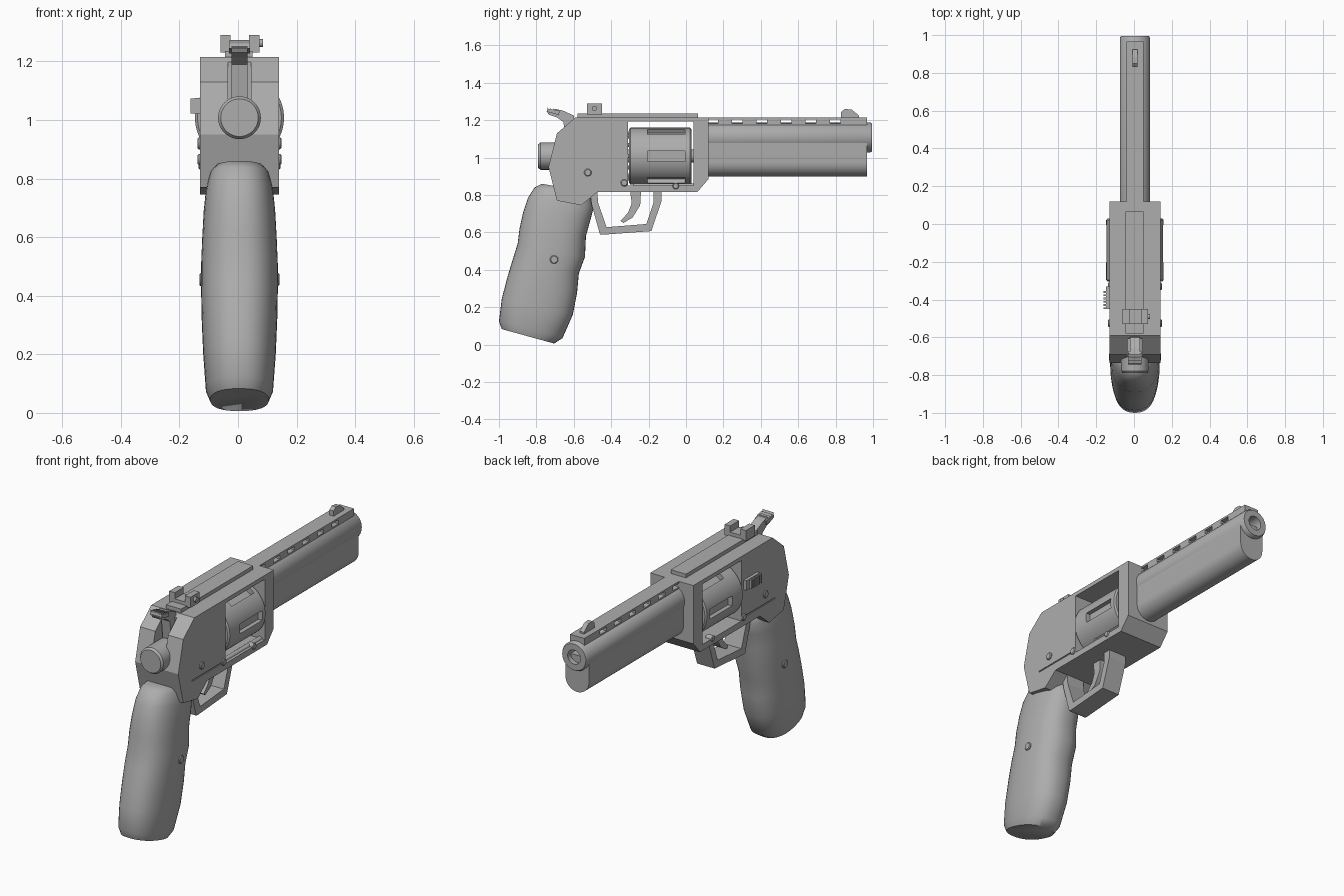
import bpy, bmesh, math
from mathutils import Matrix, Vector

cube = bpy.data.objects.get("Cube")
if cube:
    bpy.data.objects.remove(cube, do_unlink=True)

CX = 0.005          # centre plane of the model
BORE_Z, CYL_Z = 1.108, 1.008

gray = bpy.data.materials.new("gray metal")
gray.use_nodes = True
gray.diffuse_color = (0.42, 0.42, 0.42, 1)
gray.node_tree.nodes["Principled BSDF"].inputs["Base Color"].default_value = gray.diffuse_color


def finish(name, bm, smooth=False):
    bmesh.ops.recalc_face_normals(bm, faces=bm.faces)
    me = bpy.data.meshes.new(name)
    bm.to_mesh(me)
    bm.free()
    me.materials.append(gray)
    ob = bpy.data.objects.new(name, me)
    bpy.context.collection.objects.link(ob)
    if smooth:
        shade(ob)
    return ob


def activate(ob):
    bpy.ops.object.select_all(action='DESELECT')
    ob.select_set(True)
    bpy.context.view_layer.objects.active = ob


def shade(ob, angle=35):
    activate(ob)
    bpy.ops.object.shade_smooth_by_angle(angle=math.radians(angle))


def prism(name, pts, half, cx=CX, smooth=False):
    """Side profile of (y, z) points extruded across x."""
    bm = bmesh.new()
    face = bm.faces.new([bm.verts.new((cx - half, y, z)) for y, z in pts])
    out = bmesh.ops.extrude_face_region(bm, geom=[face])["geom"]
    bmesh.ops.translate(bm, vec=(2 * half, 0, 0),
                        verts=[v for v in out if isinstance(v, bmesh.types.BMVert)])
    return finish(name, bm, smooth)


def box(name, x, y, z):
    """Box from three (low, high) ranges."""
    return prism(name, [(y[0], z[0]), (y[1], z[0]), (y[1], z[1]), (y[0], z[1])],
                 (x[1] - x[0]) / 2, (x[0] + x[1]) / 2)


def lathe(name, axis, origin, rings, n=48):
    """Solid of revolution; rings are (distance along axis, radius)."""
    bm = bmesh.new()
    rot = Vector((0, 0, 1)).rotation_difference(Vector(axis)).to_matrix()
    loops = [[bm.verts.new(Vector(origin) + rot @ Vector(
        (r * math.cos(math.tau * i / n), r * math.sin(math.tau * i / n), d)))
        for i in range(n)] for d, r in rings]
    bridge(bm, loops)
    return finish(name, bm, True)


def bridge(bm, loops):
    n = len(loops[0])
    for a, b in zip(loops, loops[1:]):
        for i in range(n):
            j = (i + 1) % n
            bm.faces.new((a[i], a[j], b[j], b[i]))
    bm.faces.new(loops[0][::-1])
    bm.faces.new(loops[-1])


def cut(ob, *cutters):
    for c in cutters:
        mod = ob.modifiers.new("cut", 'BOOLEAN')
        mod.operation, mod.solver, mod.object = 'DIFFERENCE', 'EXACT', c
        activate(ob)
        bpy.ops.object.modifier_apply(modifier=mod.name)
        bpy.data.objects.remove(c, do_unlink=True)


# Frame with cylinder window, hammer slot and side seams
frame = prism("frame", [(-.59, 1.215), (-.69, 1.13), (-.735, .95), (-.69, .77), (-.56, .745),
                        (-.475, .815), (.06, .815), (.12, .885), (.12, 1.215)], .135)
cut(frame,
    box("window_cut", (-.3, .3), (-.31, .04), (.85, 1.192)),
    box("hammer_cut", (-.035, .045), (-.9, -.61), (1.05, 1.4)),
    box("seam_cut", (.135, .2), (-.61, -.33), (.861, .868)),
    box("seam_cut", (-.2, -.125), (-.61, -.33), (.861, .868)))
box("top_strap", (-.045, .05), (-.58, .065), (1.21, 1.236))

# Rear sight
sight = box("rear_sight", (-.06, .073), (-.53, -.45), (1.23, 1.29))
cut(sight, box("notch_cut", (-.025, .038), (-.6, -.4), (1.255, 1.4)))
lathe("rear_sight_screw", (1, 0, 0), (.06, -.49, 1.263), [(0, .014), (.026, .014)], 16)

# Hammer with a ridged spur
prism("hammer", [(-.6, 1.225), (-.66, 1.252), (-.70, 1.26), (-.745, 1.25), (-.735, 1.23), (-.69, 1.215),
                 (-.655, 1.19), (-.64, 1.06), (-.58, 1.06)], .027)
prism("hammer_spur", [(-.745, 1.245), (-.74, 1.262), (-.675, 1.25), (-.68, 1.228)], .036)
for i in range(4):
    y = -.738 + i * .016
    prism("spur_ridge", [(y, 1.255), (y - .004, 1.274 - i * .004), (y + .007, 1.25)], .034)

# Rear knob
lathe("rear_knob", (0, 1, 0), (CX, -.79, CYL_Z), [(0, .064), (.012, .073), (.2, .073)])

# Fluted cylinder on its axle
drum = lathe("cylinder", (0, 1, 0), (CX, -.305, CYL_Z),
             [(0, .143), (.008, .152), (.327, .152), (.335, .144)], 72)
flutes = []
for i in range(6):
    f = box("flute_cut", (.125, .2), (-.205, -.005), (-.028, .028))
    f.data.transform(Matrix.Translation((CX, 0, CYL_Z)) @ Matrix.Rotation(i * math.pi / 3, 4, 'Y'))
    flutes.append(f)
cut(drum, *flutes)
shade(drum)
lathe("cylinder_axle", (0, 1, 0), (CX, -.35, CYL_Z), [(0, .035), (.45, .035)], 24)
for i in range(12):
    a = math.tau * i / 12
    lathe("ratchet_tooth", (0, 1, 0), (CX + .12 * math.cos(a), -.314, CYL_Z + .12 * math.sin(a)),
          [(0, .011), (.015, .011)], 8)
lathe("crane_rod", (0, 1, 0), (.11, -.28, .848), [(0, .014), (.35, .014)], 16)

# Barrel with bore
barrel = lathe("barrel", (0, 1, 0), (CX, .1, BORE_Z), [(0, .08), (.885, .08), (.895, .074)], 56)
cut(barrel, lathe("bore_cut", (0, 1, 0), (CX, .6, BORE_Z), [(0, .04), (.6, .04)], 32))
shade(barrel)

# Underlug: flat sides and round bottom
bm = bmesh.new()
arc = [(.074 * math.cos(math.pi + math.pi * i / 20), .974 + .074 * math.sin(math.pi + math.pi * i / 20))
       for i in range(21)]
outline = [(-.074, BORE_Z)] + arc + [(.074, BORE_Z)]
bridge(bm, [[bm.verts.new((CX + x, y, z)) for x, z in outline] for y in (.1, .967)])
finish("underlug", bm, True)

# Ventilated rib and front sight
rib = box("rib", (-.04, .05), (.1, .967), (1.16, 1.215))
cut(rib, *[box("vent_cut", (-.2, .2), (.115 + i * .131, .172 + i * .131), (1.182, 1.204)) for i in range(6)])
prism("front_sight", [(.83, 1.21), (.83, 1.245), (.85, 1.26), (.885, 1.257), (.925, 1.225), (.925, 1.21)], .013)

# Trigger guard and trigger
prism("trigger_guard", [(-.515, .83), (-.505, .75), (-.46, .59), (-.44, .588), (-.185, .607), (-.13, .77), (-.13, .83),
                        (-.175, .83), (-.175, .755), (-.212, .645), (-.425, .628), (-.47, .76), (-.475, .83)], .055)
prism("trigger", [(-.30, .83), (-.24, .83), (-.245, .745), (-.285, .68), (-.335, .65), (-.35, .662), (-.31, .705),
                  (-.29, .755)], .025, smooth=True)

# Grip: oval sections given as back (y, z), front (y, z), half width
sections = [(-.985, .083, -.705, .006, .10), (-1.0, .125, -.66, .035, .115), (-.985, .245, -.605, .16, .124),
            (-.955, .36, -.582, .28, .129), (-.925, .46, -.573, .38, .131), (-.90, .54, -.54, .47, .131),
            (-.89, .62, -.535, .58, .127), (-.87, .71, -.51, .67, .122), (-.845, .785, -.495, .73, .115),
            (-.81, .84, -.51, .80, .10), (-.77, .86, -.55, .82, .08)]
bm = bmesh.new()
loops = []
for yb, zb, yf, zf, w in sections:
    loop = []
    for i in range(40):
        c, s = math.cos(math.tau * i / 40), math.sin(math.tau * i / 40)
        t = .5 + .5 * math.copysign(abs(c) ** .85, c)
        x = CX + w * math.copysign(abs(s) ** .85, s)
        loop.append(bm.verts.new((x, yb + (yf - yb) * t, zb + (zf - zb) * t)))
    loops.append(loop)
bridge(bm, loops)
shade(finish("grip", bm), 50)

# Screws and pins on both sides
for name, y, z, r, reach in [("grip_screw", -.705, .455, .022, .137), ("frame_screw", -.525, .92, .02, .143),
                             ("frame_pin", -.33, .865, .019, .143), ("crane_pin", -.055, .848, .017, .14)]:
    for side in (-1, 1):
        lathe(name, (side, 0, 0), (CX, y, z), [(.1, r), (reach - .004, r), (reach, r - .004)], 20)

# Thumb latch with ribs
box("thumb_latch", (-.148, -.12), (-.45, -.33), (1.02, 1.075))
for i in range(6):
    y = -.45 + i * .017
    box("latch_rib", (-.162, -.14), (y, y + .009), (1.022, 1.073))
